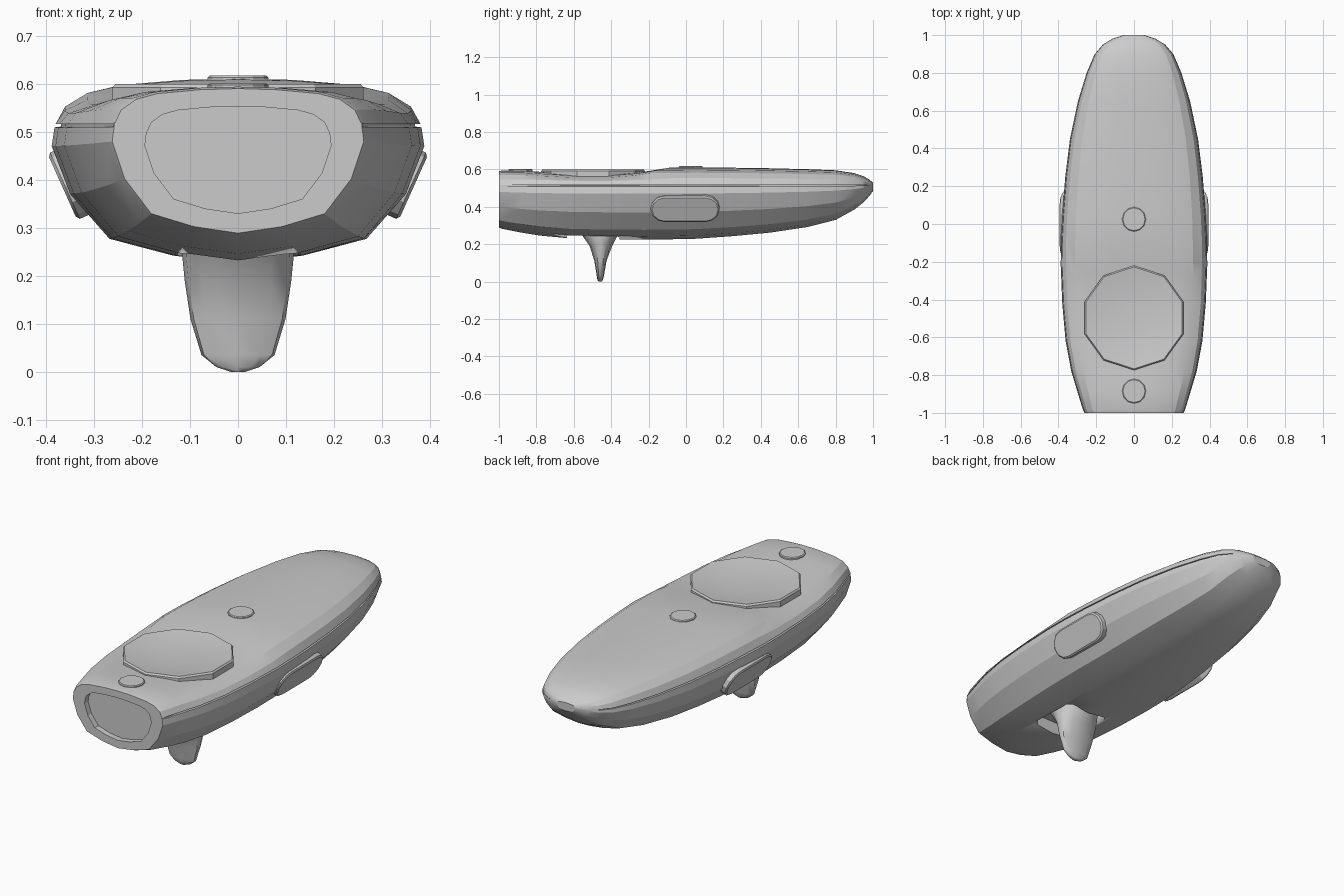
import bpy, bmesh, math
from mathutils import Vector

if "Cube" in bpy.data.objects:
    bpy.data.objects.remove(bpy.data.objects["Cube"])


def loft(name, rings, angle=25):
    """Skin closed rings of equal length and cap both ends."""
    bm = bmesh.new()
    vs = [[bm.verts.new(p) for p in r] for r in rings]
    n = len(rings[0])
    for a, b in zip(vs, vs[1:]):
        for i in range(n):
            j = (i + 1) % n
            bm.faces.new((a[i], a[j], b[j], b[i]))
    bm.faces.new(vs[0])
    bm.faces.new(vs[-1])
    bmesh.ops.recalc_face_normals(bm, faces=bm.faces[:])
    me = bpy.data.meshes.new(name)
    bm.to_mesh(me)
    bm.free()
    ob = bpy.data.objects.new(name, me)
    bpy.context.collection.objects.link(ob)
    bpy.ops.object.select_all(action='DESELECT')
    ob.select_set(True)
    bpy.context.view_layer.objects.active = ob
    bpy.ops.object.shade_smooth_by_angle(angle=math.radians(angle))
    return ob


SEAM = 0.515
# half profile: width fraction, height fraction below / above the seam
LOWER = [(0, 1), (.35, .94), (.69, .82), (.9, .5), (1, .155), (.985, .02)]
UPPER = [(.98, .02), (.93, .4), (.81, .7), (.64, .86), (.3, .97), (0, 1)]


def section(y, w, zb, zt, groove=.014, arch=0):
    half = [(f * w, y, SEAM - h * (SEAM - zb)) for f, h in LOWER]
    half += [(.985 * w - groove, y, SEAM - .004), (.985 * w - groove, y, SEAM + .004)]
    for f, h in UPPER:
        sweep = arch * (f / .81) ** 2 if f < .9 else 0
        half.append((f * w, y - sweep, SEAM + h * (zt - SEAM)))
    return half + [(-x, yy, z) for x, yy, z in half[-2:0:-1]]


# body shell: y, half width, bottom, top, seam groove depth, arch of the dish edge
STATIONS = [
    (-1, .262, .289, .590, 0, 0), (-.985, .270, .283, .594, .006, 0),
    (-.88, .302, .262, .594, .014, 0), (-.78, .332, .246, .587, .014, 0),
    (-.62, .362, .231, .576, .014, 0), (-.42, .380, .226, .574, .014, 0),
    (-.22, .388, .225, .588, .014, .07), (-.09, .387, .226, .609, .014, .10),
    (.05, .380, .229, .611, .014, 0), (.25, .364, .243, .609, .014, 0),
    (.45, .339, .262, .606, .014, 0), (.65, .297, .292, .601, .014, 0),
    (.8, .251, .330, .595, .014, 0), (.9, .208, .385, .580, .014, 0),
    (.95, .165, .425, .563, .012, 0), (.98, .115, .457, .546, .008, 0),
    (1, .055, .485, .528, 0, 0)]
rings = [section(*s) for s in STATIONS]
# recessed front end panel
inner = [(x * .74, -1, .447 + (z - .447) * .74) for x, y, z in rings[0]]
floor = [(x, -.97, z) for x, y, z in inner]
body = loft("body_shell", [floor, inner] + rings, 18)

# trigger opening cut in the underside
cutter = loft("trigger_opening_cutter", [
    [(sx * .125, y, z) for sx, y in ((-1, -.61), (-.8, -.635), (.8, -.635), (1, -.61),
                                     (1, -.38), (.8, -.355), (-.8, -.355), (-1, -.38))]
    for z in (.15, .30)])
mod = body.modifiers.new("trigger_opening", 'BOOLEAN')
mod.operation = 'DIFFERENCE'
mod.solver = 'EXACT'
mod.object = cutter
bpy.context.view_layer.objects.active = body
bpy.ops.object.modifier_apply(modifier=mod.name)
bpy.data.objects.remove(cutter)

# trigger blade: z, half width, front y, back y
trigger = []
for z, w, y0, y1 in [(.31, .117, -.60, -.34), (.24, .116, -.55, -.37), (.19, .111, -.515, -.395),
                     (.11, .099, -.49, -.425), (.035, .076, -.478, -.438),
                     (.01, .045, -.474, -.444), (0, .015, -.468, -.45)]:
    m, d = (y0 + y1) / 2, (y1 - y0) / 2
    half = [(w * f, m + d * g) for f, g in ((0, -1), (.6, -.85), (.93, -.45), (1, 0),
                                            (.93, .45), (.6, .85), (0, 1))]
    trigger.append([(x, y, z) for x, y in half + [(-x, y) for x, y in half[-2:0:-1]]])
loft("trigger", trigger, 40)


def disc(name, y, rx, ry, sides, profile):
    """Stacked rings of radius fraction and height."""
    angs = [math.pi / 2 + 2 * math.pi * i / sides for i in range(sides)]
    return loft(name, [[(rx * r * math.cos(a), y + ry * r * math.sin(a), z) for a in angs]
                       for r, z in profile], 20)


# dished thumb pad and two round buttons
disc("touch_pad", -.497, .275, .277, 10, [(1, .54), (1, .592), (.975, .6), (.93, .598),
                                        (.6, .586), (.25, .581)])
disc("upper_button", .025, .063, .065, 12, [(1, .59), (1, .613), (.93, .617)])
disc("lower_button", -.885, .063, .065, 12, [(1, .575), (1, .597), (.93, .601)])

# pill-shaped side buttons on the sloping flanks
lo, hi = Vector((.322, 0, .322)), Vector((.384, 0, .460))
mid, up = (lo + hi) / 2, (hi - lo).normalized()
out = Vector((up.z, 0, -up.x))
R = (hi - lo).length / 2
for side, label in ((1, "right"), (-1, "left")):
    rings = []
    for depth, shrink in ((-.05, 0), (.008, 0), (.014, .008)):
        ring = []
        for k in range(14):
            end = 1 if k < 7 else -1
            a = -math.pi / 2 + math.pi * (k if k < 7 else k - 1) / 6
            p = mid + out * depth + up * (R - shrink) * math.sin(a)
            y = -.005 + end * (.185 - R) + (R - shrink) * math.cos(a)
            ring.append((p.x * side, y, p.z))
        rings.append(ring)
    loft(label + "_side_button", rings, 25)
